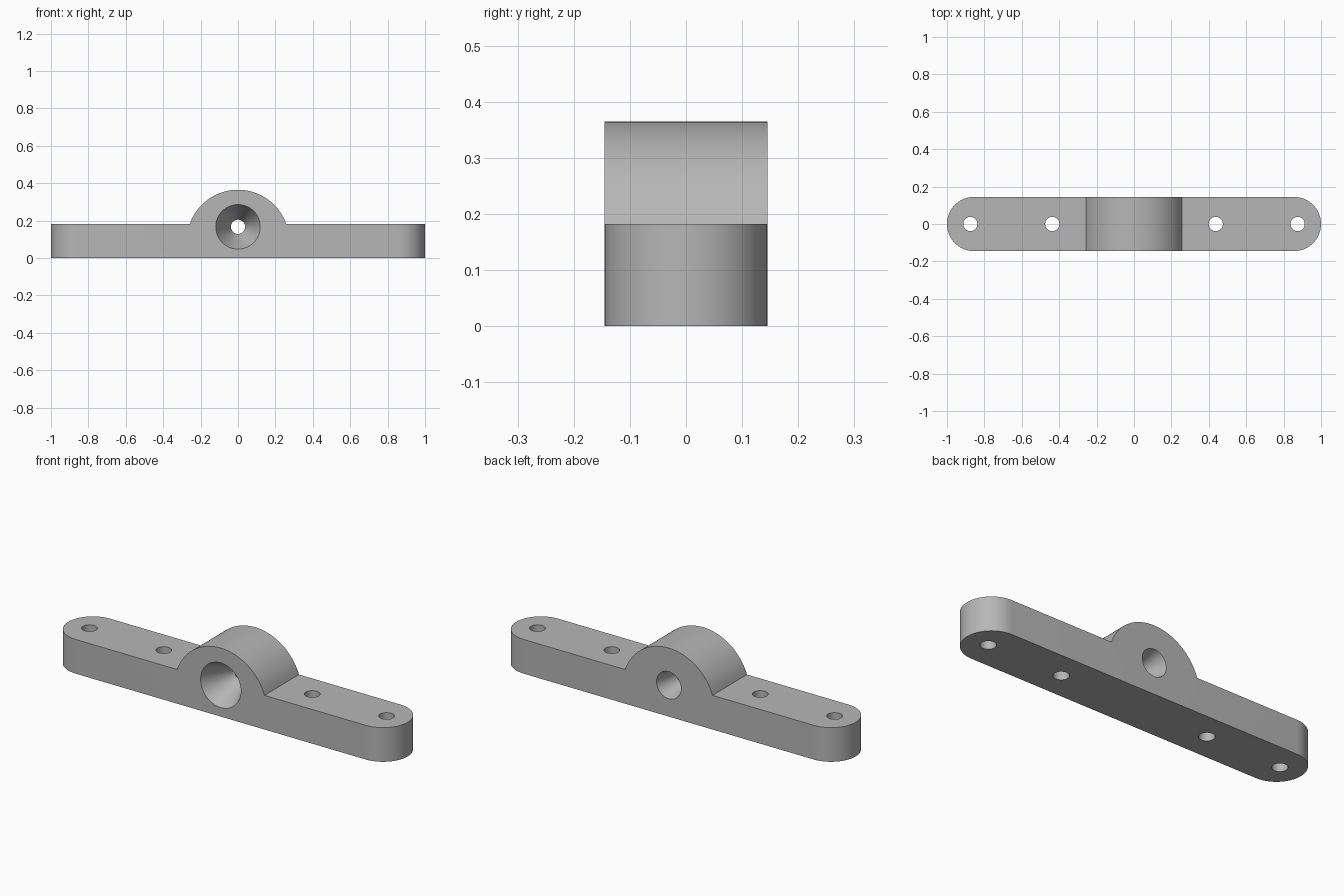
import bpy
import bmesh
from math import pi, sin, cos, asin

HALF_W, PLATE_H = 0.145, 0.182      # bar half width and thickness
HUB_R, HUB_Z = 0.273, 0.092         # raised hub arc
BORE_Z = 0.167                      # height of the flared bore
HOLE_R = 0.038

cube = bpy.data.objects.get("Cube")
if cube:
    bpy.data.objects.remove(cube, do_unlink=True)

grey = bpy.data.materials.new("plain grey")
grey.use_nodes = True
colour = (0.47, 0.47, 0.47, 1)
grey.diffuse_color = colour
grey.node_tree.nodes["Principled BSDF"].inputs["Base Color"].default_value = colour


def arc(cx, cy, r, start, end, n):
    steps = [start + (end - start) * i / n for i in range(n + 1)]
    return [(cx + r * cos(a), cy + r * sin(a)) for a in steps]


def make_object(name, bm):
    bmesh.ops.recalc_face_normals(bm, faces=bm.faces)
    mesh = bpy.data.meshes.new(name)
    bm.to_mesh(mesh)
    bm.free()
    mesh.materials.append(grey)
    obj = bpy.data.objects.new(name, mesh)
    bpy.context.collection.objects.link(obj)
    return obj


def prism(name, points, offset):
    """Close an outline of 3D points and extrude it along offset."""
    bm = bmesh.new()
    face = bm.faces.new([bm.verts.new(p) for p in points])
    new = bmesh.ops.extrude_face_region(bm, geom=[face])["geom"]
    verts = [v for v in new if isinstance(v, bmesh.types.BMVert)]
    bmesh.ops.translate(bm, verts=verts, vec=offset)
    return make_object(name, bm)


def lathe_y(name, profile, n=64):
    """Solid turned about the bore axis from (y, radius) pairs."""
    bm = bmesh.new()
    rings = [[bm.verts.new((r * cos(2 * pi * i / n), y, BORE_Z + r * sin(2 * pi * i / n)))
              for i in range(n)] for y, r in profile]
    for a, b in zip(rings, rings[1:]):
        for i in range(n):
            j = (i + 1) % n
            bm.faces.new((a[i], a[j], b[j], b[i]))
    bm.faces.new(rings[0])
    bm.faces.new(rings[-1])
    return make_object(name, bm)


def cut(target, cutter):
    mod = target.modifiers.new(cutter.name, "BOOLEAN")
    mod.operation = "DIFFERENCE"
    mod.solver = "EXACT"
    mod.object = cutter
    bpy.context.view_layer.objects.active = target
    bpy.ops.object.modifier_apply(modifier=mod.name)
    bpy.data.objects.remove(cutter, do_unlink=True)


# Side silhouette: flat bar with the hub arc rising from its top
start = asin((PLATE_H - HUB_Z) / HUB_R)
outline = [(-1.1, 0), (1.1, 0), (1.1, PLATE_H)]
outline += arc(0, HUB_Z, HUB_R, start, pi - start, 48) + [(-1.1, PLATE_H)]
bracket = prism("mounting_bracket", [(x, -HALF_W, z) for x, z in outline], (0, 2 * HALF_W, 0))

# Rounded bar ends
for side in (-1, 1):
    end = arc(1 - HALF_W, 0, HALF_W, -pi / 2, pi / 2, 32)
    end += [(1 - HALF_W, 0.3), (1.3, 0.3), (1.3, -0.3), (1 - HALF_W, -0.3)]
    cut(bracket, prism("end_cutter", [(side * x, y, -0.1) for x, y in end], (0, 0, 0.5)))

# Screw holes
for x in (-0.875, -0.437, 0.437, 0.875):
    ring = arc(x, 0, HOLE_R, 0, 2 * pi, 32)[:-1]
    cut(bracket, prism("hole_cutter", [(px, py, -0.1) for px, py in ring], (0, 0, 0.5)))

# Bore flaring wide to the front and narrower to the back
flare = [(-HALF_W - 0.1, 0.119), (-HALF_W, 0.119), (0.025, HOLE_R),
         (HALF_W, 0.072), (HALF_W + 0.1, 0.072)]
cut(bracket, lathe_y("bore_cutter", flare))

# Smooth curved walls, crisp edges
bpy.ops.object.select_all(action="DESELECT")
bracket.select_set(True)
bpy.context.view_layer.objects.active = bracket
bpy.ops.object.shade_smooth_by_angle(angle=pi / 6)
